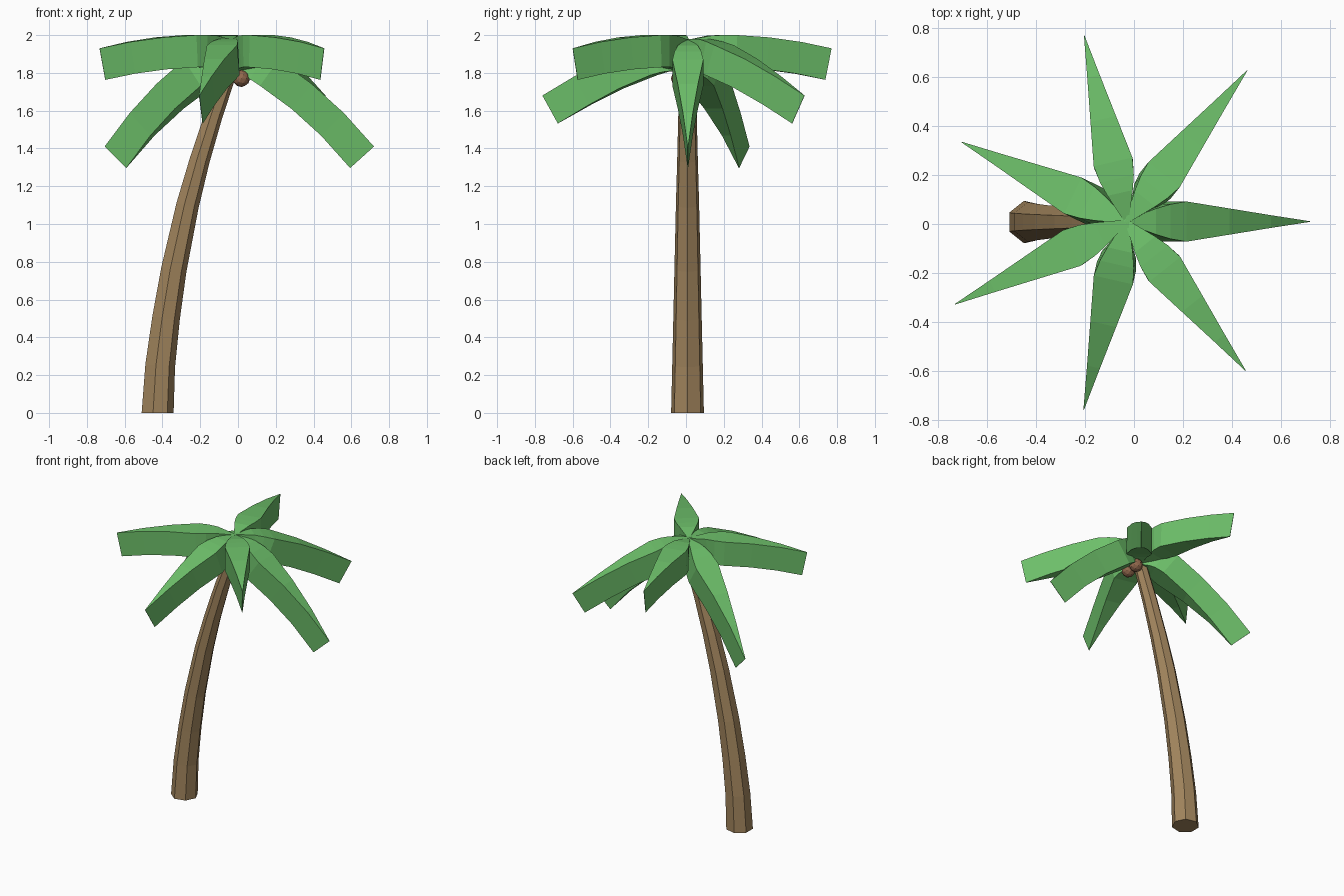
import bpy, bmesh, math
from mathutils import Vector

if "Cube" in bpy.data.objects:
    bpy.data.objects.remove(bpy.data.objects["Cube"])


def material(name, rgb):
    m = bpy.data.materials.new(name)
    m.diffuse_color = (*rgb, 1)
    m.use_nodes = True
    m.node_tree.nodes["Principled BSDF"].inputs["Base Color"].default_value = m.diffuse_color
    return m


GREEN = material("leaf_green", (0.155, 0.53, 0.145))
BROWN = material("bark_brown", (0.36, 0.235, 0.11))
NUT = material("nut_brown", (0.29, 0.14, 0.075))


def finish(bm, name, mat):
    bmesh.ops.remove_doubles(bm, verts=bm.verts, dist=0.0005)
    bmesh.ops.recalc_face_normals(bm, faces=bm.faces)
    mesh = bpy.data.meshes.new(name)
    bm.to_mesh(mesh)
    bm.free()
    mesh.materials.append(mat)
    ob = bpy.data.objects.new(name, mesh)
    bpy.context.collection.objects.link(ob)
    return ob


def skin(bm, rings):
    """Join consecutive rings of points into a closed tube."""
    loops = [[bm.verts.new(p) for p in ring] for ring in rings]
    n = len(loops[0])
    for a, b in zip(loops, loops[1:]):
        for i in range(n):
            j = (i + 1) % n
            bm.faces.new((a[i], a[j], b[j], b[i]))
    bm.faces.new(loops[0])
    bm.faces.new(loops[-1])


# Trunk: seven-sided tapering tube along a leaning curve (x, z, radius)
PATH = [(-0.43, 0, 0.089), (-0.416, 0.25, 0.083), (-0.385, 0.5, 0.077),
        (-0.343, 0.76, 0.071), (-0.27, 1.1, 0.063), (-0.205, 1.34, 0.056),
        (-0.13, 1.58, 0.05), (-0.03, 1.86, 0.043)]
bm = bmesh.new()
rings = []
for k, (x, z, r) in enumerate(PATH):
    x0, z0, _ = PATH[max(k - 1, 0)]
    x1, z1, _ = PATH[min(k + 1, len(PATH) - 1)]
    lean = 0 if k == 0 else math.atan2(x1 - x0, z1 - z0)
    ring = []
    for i in range(7):
        a = math.tau * i / 7
        u = r * math.cos(a)
        ring.append((x + u * math.cos(lean), 0.008 + r * math.sin(a), z - u * math.sin(lean)))
    rings.append(ring)
skin(bm, rings)
finish(bm, "trunk", BROWN)

# Leaves: thick wedges pointed in plan, in three amounts of droop (distance, height)
HIGH = [(0, 1.975), (0.12, 1.998), (0.18, 2.0), (0.25, 2.0), (0.43, 1.988), (0.61, 1.964), (0.78, 1.93)]
MID = [(0, 1.98), (0.12, 1.978), (0.18, 1.966), (0.245, 1.947), (0.43, 1.873), (0.61, 1.782), (0.79, 1.68)]
LOW = [(0, 1.98), (0.12, 1.945), (0.18, 1.913), (0.245, 1.87), (0.42, 1.742), (0.59, 1.588), (0.75, 1.41)]
WIDE = 0.082
THICK = 0.17


def half_width(k, r, tip):
    if k < 3:
        return (0.008, 0.053, 0.071)[k]
    return WIDE * (tip - r) / (tip - 0.245)


def leaf(index, profile):
    a = math.tau * index / 7
    out = Vector((math.cos(a), math.sin(a), 0))
    side = Vector((-math.sin(a), math.cos(a), 0))
    up = Vector((0, 0, 1))
    centre = Vector((-0.03, 0.01, 0))
    tip = profile[-1][0]
    rings = []
    for k, (r, z) in enumerate(profile):
        p0, p1 = profile[max(k - 1, 0)], profile[min(k + 1, len(profile) - 1)]
        t = math.atan2(p1[1] - p0[1], p1[0] - p0[0])
        down = (out * math.sin(t) - up * math.cos(t)) * THICK
        w = max(half_width(k, r, tip), 0.0012) * side
        top = centre + out * r + up * z
        rings.append([top + w, top - w, top - w + down, top + w + down])
    bm = bmesh.new()
    skin(bm, rings)
    finish(bm, f"leaf_{index + 1}", GREEN)


for i, profile in enumerate((LOW, MID, HIGH, LOW, HIGH, MID, HIGH)):
    leaf(i, profile)

# Nuts tucked under the crown
for i, (x, y, z) in enumerate([(0.018, -0.035, 1.77), (0.02, 0.045, 1.775)]):
    bm = bmesh.new()
    bmesh.ops.create_icosphere(bm, subdivisions=2, radius=0.045)
    ob = finish(bm, f"nut_{i + 1}", NUT)
    ob.location = (x, y, z)
